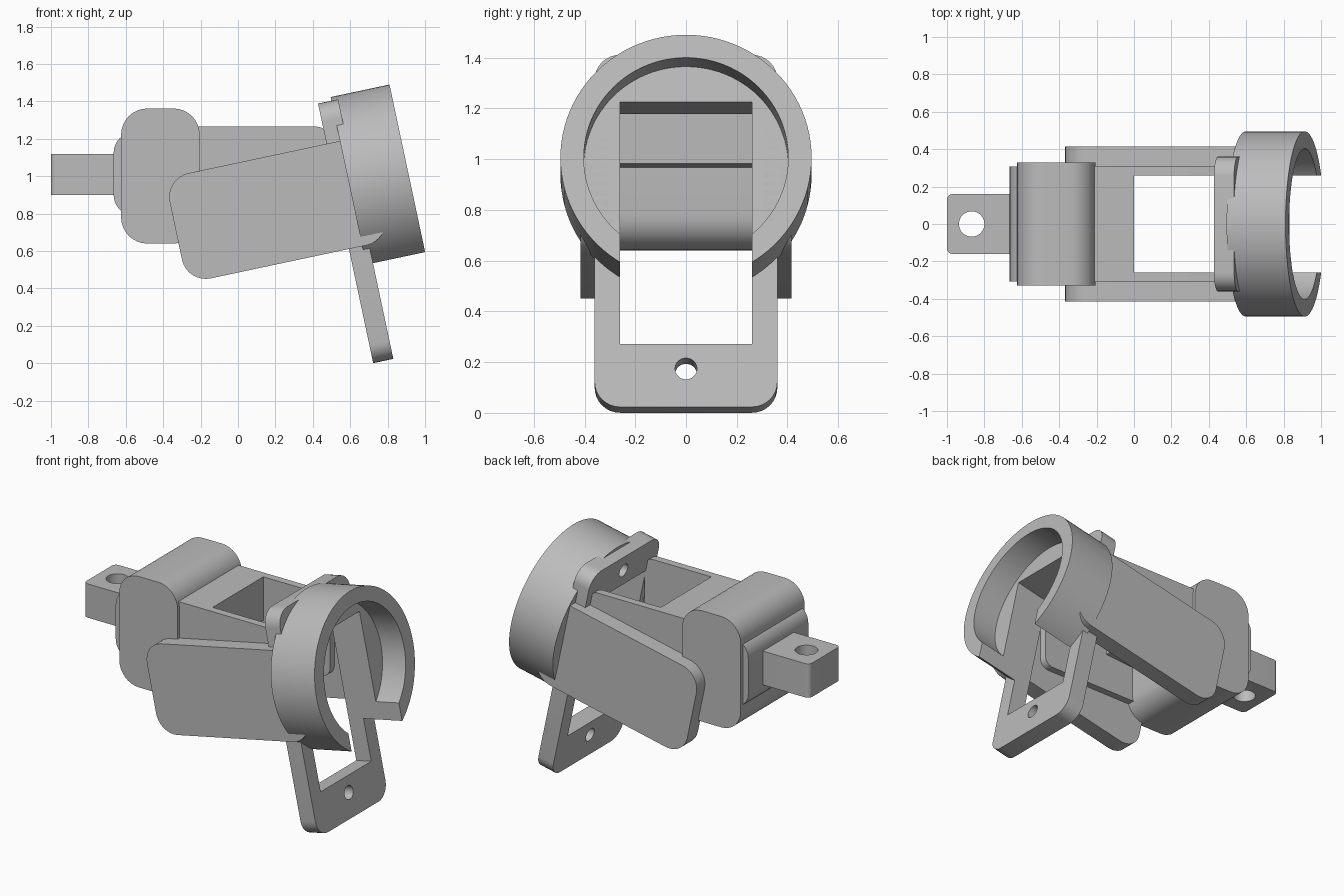
import bpy, math
from mathutils import Matrix

if "Cube" in bpy.data.objects:
    bpy.data.objects.remove(bpy.data.objects["Cube"])

grey = bpy.data.materials.new("plain_grey")
grey.use_nodes = True
grey.diffuse_color = (0.5, 0.5, 0.5, 1)
grey.node_tree.nodes["Principled BSDF"].inputs["Base Color"].default_value = (0.5, 0.5, 0.5, 1)

LEVEL = Matrix.Identity(4)
# Tilted frame: origin at the centre of the ring's open face, x along its axis
TILT = Matrix.Translation((0.913, 0, 1.006)) @ Matrix.Rotation(math.radians(-12), 4, "Y")


def rounded(a0, a1, b0, b1, r, corners="1111", steps=8):
    """Rectangle outline; corners flags: high-high, low-high, low-low, high-low."""
    pts = []
    for i, (a, b, sa, sb) in enumerate([(a1, b1, -1, -1), (a0, b1, 1, -1),
                                        (a0, b0, 1, 1), (a1, b0, -1, 1)]):
        if corners[i] == "0":
            pts.append((a, b))
            continue
        for k in range(steps + 1):
            t = math.pi / 2 * (i + k / steps)
            pts.append((a + r * (sa + math.cos(t)), b + r * (sb + math.sin(t))))
    return pts


def circle(a, b, r, n=64):
    return [(a + r * math.cos(2 * math.pi * k / n), b + r * math.sin(2 * math.pi * k / n))
            for k in range(n)]


def prism(name, pts, axis, c0, c1, frame=LEVEL):
    """Extrude an outline along an axis from c0 to c1."""
    place = {"x": lambda a, b, c: (c, a, b),
             "y": lambda a, b, c: (a, c, b),
             "z": lambda a, b, c: (a, b, c)}[axis]
    n = len(pts)
    verts = [place(a, b, c) for c in (c0, c1) for a, b in pts]
    faces = [list(range(n))[::-1], list(range(n, 2 * n))]
    faces += [[k, (k + 1) % n, n + (k + 1) % n, n + k] for k in range(n)]
    if axis == "y":
        faces = [f[::-1] for f in faces]
    mesh = bpy.data.meshes.new(name)
    mesh.from_pydata(verts, [], faces)
    mesh.materials.append(grey)
    obj = bpy.data.objects.new(name, mesh)
    bpy.context.collection.objects.link(obj)
    obj.matrix_world = frame
    return obj


def box(name, x, y, z, frame=LEVEL):
    return prism(name, rounded(*y, *z, 0, "0000"), "x", *x, frame)


def cut(obj, *cutters):
    """Subtract the cutters, bake the result and drop the cutters."""
    for c in cutters:
        m = obj.modifiers.new("cut", "BOOLEAN")
        m.operation, m.solver, m.object = "DIFFERENCE", "EXACT", c
    bpy.context.view_layer.update()
    graph = bpy.context.evaluated_depsgraph_get()
    mesh = bpy.data.meshes.new_from_object(obj.evaluated_get(graph))
    obj.modifiers.clear()
    obj.data = mesh
    for c in cutters:
        bpy.data.objects.remove(c)


def window():
    return box("window_cutter", (-0.6, 0.1), (-0.26, 0.26), (-0.69, 0.26), TILT)


parts = []

# Open ring with a recessed floor, slotted at the bottom
ring = prism("ring", circle(0, 0, 0.495, 96), "x", -0.322, 0, TILT)
cut(ring, prism("bore_cutter", circle(0, 0, 0.403, 96), "x", -0.17, 0.1, TILT), window())
parts.append(ring)

# Mounting plate with window and two screw holes
plate = prism("mounting_plate", rounded(-0.36, 0.36, -0.944, 0.475, 0.1), "x", -0.395, -0.285, TILT)
cut(plate, window(),
    prism("low_hole_cutter", circle(0, -0.79, 0.043, 32), "x", -0.5, -0.2, TILT),
    prism("top_hole_cutter", circle(0, 0.37, 0.043, 32), "x", -0.5, -0.2, TILT))
parts.append(plate)

# Tilted side plates and the level inner walls
for side, s in (("left", 1), ("right", -1)):
    lo, hi = sorted((s * 0.305, s * 0.415))
    parts.append(prism(side + "_side_plate",
                       rounded(-1.28, -0.17, -0.32, 0.255, 0.13, "0111"), "y", lo, hi, TILT))
    lo, hi = sorted((s * 0.26, s * 0.31))
    parts.append(prism(side + "_inner_wall",
                       rounded(-0.3, 0.48, 0.735, 1.265, 0.06, "1001"), "y", lo, hi))

# Solid core joining the inner walls, with a slanted underside
core = [(-0.3, 0.96), (0, 0.982), (0, 1.265), (-0.3, 1.265)]
parts.append(prism("core", core, "y", -0.27, 0.27))

# Rear block, its backing slab and the drilled tongue
parts.append(prism("rear_block", rounded(-0.625, -0.205, 0.64, 1.362, 0.14), "y", -0.328, 0.33))
parts.append(prism("backing_slab", rounded(-0.665, -0.4, 0.79, 1.235, 0.11), "y", -0.308, 0.308))
tongue = prism("tongue", rounded(-1, -0.6, -0.16, 0.16, 0.03, "0110"), "z", 0.9, 1.12)
cut(tongue, prism("tongue_hole_cutter", circle(-0.868, 0, 0.068, 40), "z", 0.8, 1.3))
parts.append(tongue)

# Smooth the curved walls, keep the edges sharp
bpy.ops.object.select_all(action="DESELECT")
for p in parts:
    p.select_set(True)
bpy.context.view_layer.objects.active = parts[0]
bpy.ops.object.shade_smooth_by_angle(angle=math.radians(30))
